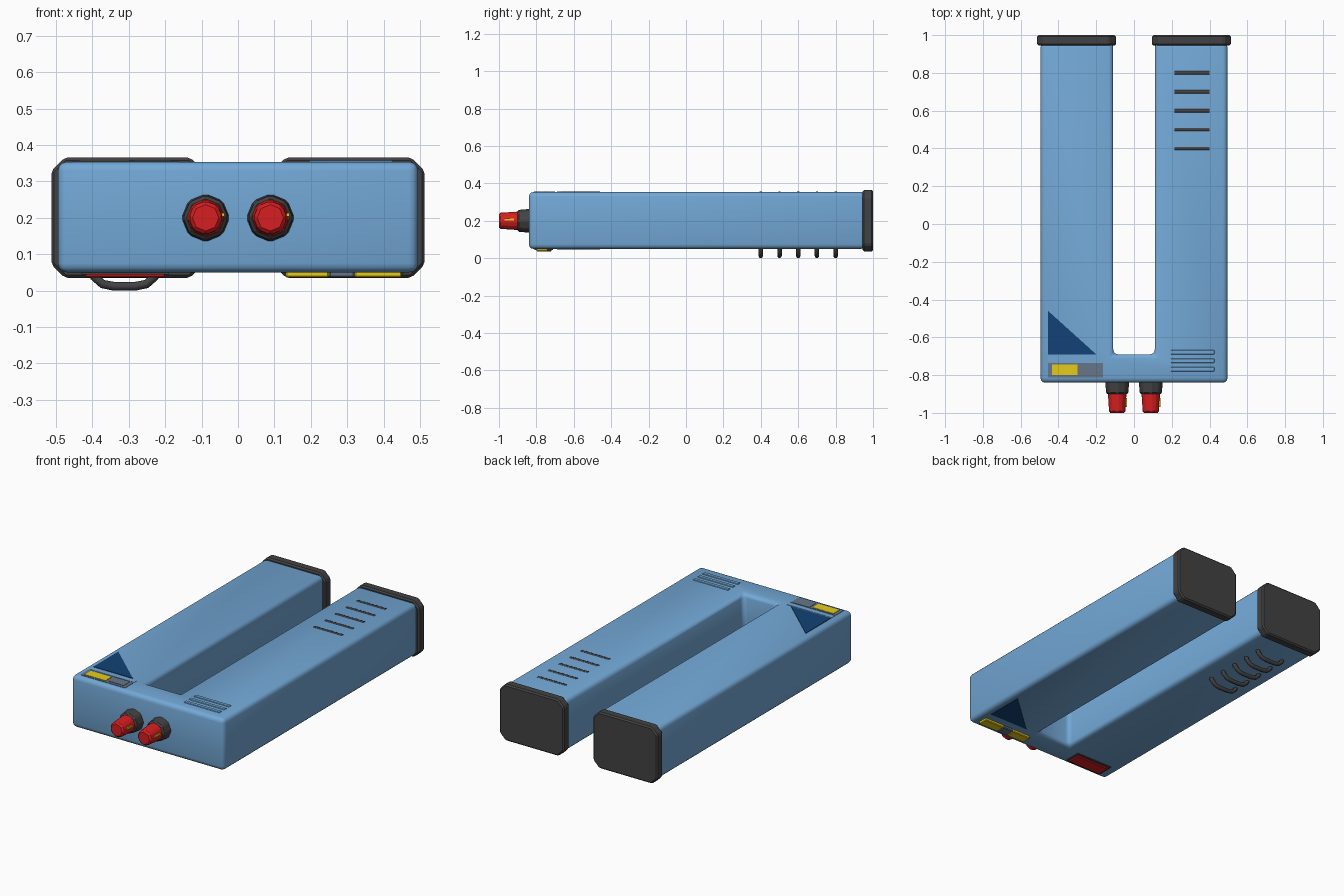
import bpy, bmesh, math
from mathutils import Matrix, Vector

cube = bpy.data.objects.get("Cube")
if cube:
    bpy.data.objects.remove(cube, do_unlink=True)


def material(name, rgb):
    m = bpy.data.materials.new(name)
    m.use_nodes = True
    m.diffuse_color = (*rgb, 1)
    bsdf = m.node_tree.nodes["Principled BSDF"]
    bsdf.inputs["Base Color"].default_value = (*rgb, 1)
    bsdf.inputs["Roughness"].default_value = 0.6
    return m


BLUE = material("light blue", (0.17, 0.39, 0.67))
DARK = material("charcoal", (0.055, 0.055, 0.058))
RED = material("red", (0.68, 0.013, 0.015))
YELLOW = material("yellow", (0.80, 0.60, 0.01))
NAVY = material("navy blue", (0.006, 0.055, 0.18))
GREY = material("slate grey", (0.13, 0.18, 0.25))

TOP, BOTTOM = 0.354, 0.05


def finish(name, bm, mat, bevel=0, segments=1, smooth=False):
    bmesh.ops.recalc_face_normals(bm, faces=bm.faces)
    if bevel:
        sharp = [e for e in bm.edges if e.calc_face_angle(0) > 0.6]
        bmesh.ops.bevel(bm, geom=sharp, offset=bevel, segments=segments,
                        profile=0.5, affect='EDGES', clamp_overlap=True)
    mesh = bpy.data.meshes.new(name)
    bm.to_mesh(mesh)
    bm.free()
    mesh.materials.append(mat)
    ob = bpy.data.objects.new(name, mesh)
    bpy.context.collection.objects.link(ob)
    if smooth:
        bpy.ops.object.select_all(action='DESELECT')
        ob.select_set(True)
        bpy.context.view_layer.objects.active = ob
        bpy.ops.object.shade_smooth_by_angle(angle=math.radians(40))
    return ob


def prism(name, corners, depth, mat, **style):
    """Extrude a closed loop of 3D corners along the depth vector."""
    bm = bmesh.new()
    face = bm.faces.new([bm.verts.new(c) for c in corners])
    new = bmesh.ops.extrude_face_region(bm, geom=[face])["geom"]
    bmesh.ops.translate(bm, vec=Vector(depth),
                        verts=[v for v in new if isinstance(v, bmesh.types.BMVert)])
    return finish(name, bm, mat, **style)


def box(name, x, y, z, mat, **style):
    corners = [(x[0], y[0], z[0]), (x[1], y[0], z[0]), (x[1], y[1], z[0]), (x[0], y[1], z[0])]
    return prism(name, corners, (0, 0, z[1] - z[0]), mat, **style)


def drum(name, x, y0, y1, z, r_front, r_back, mat, bevel):
    """Faceted drum lying along y."""
    bm = bmesh.new()
    place = Matrix.Translation((x, (y0 + y1) / 2, z)) @ Matrix.Rotation(math.pi / 2, 4, 'X')
    bmesh.ops.create_cone(bm, cap_ends=True, segments=8, radius1=r_back, radius2=r_front,
                          depth=y1 - y0, matrix=place)
    return finish(name, bm, mat, bevel=bevel)


def tube(name, points, radius, mat):
    curve = bpy.data.curves.new(name, 'CURVE')
    curve.dimensions = '3D'
    curve.bevel_depth = radius
    curve.bevel_resolution = 2
    curve.use_fill_caps = True
    spline = curve.splines.new('POLY')
    spline.points.add(len(points) - 1)
    for p, co in zip(spline.points, points):
        p.co = (*co, 1)
    curve.materials.append(mat)
    ob = bpy.data.objects.new(name, curve)
    bpy.context.collection.objects.link(ob)


# U-shaped body with two long arms
half = [(0.11, -0.69), (0.11, 0.96), (0.495, 0.96), (0.495, -0.84)]
outline = half + [(-x, y) for x, y in reversed(half)]
prism("body", [(x, y, BOTTOM) for x, y in outline], (0, 0, TOP - BOTTOM), BLUE,
      bevel=0.025, segments=3, smooth=True)

for side, s in (("left", 1), ("right", -1)):
    # Chamfered end cap
    x0, x1, z0, z1, c = 0.095, 0.513, 0.035, 0.366, 0.037
    loop = [(x0 + c, z0), (x1 - c, z0), (x1, z0 + c), (x1, z1 - c),
            (x1 - c, z1), (x0 + c, z1), (x0, z1 - c), (x0, z0 + c)]
    prism(side + "_end_cap", [(s * x, 0.945, z) for x, z in loop], (0, 0.055, 0), DARK,
          bevel=0.008)
    # Front terminal: collar and tapered knob
    x = s * 0.089
    drum(side + "_collar", x, -0.90, -0.83, 0.2, 0.061, 0.067, DARK, 0.008)
    drum(side + "_knob", x, -1.0, -0.89, 0.2, 0.046, 0.053, RED, 0.009)
    box(side + "_knob_mark", (x + 0.044, x + 0.052), (-0.97, -0.92), (0.203, 0.213), YELLOW)

# Ribs: flush on the top of the left arm, looped under the right arm
arc = [(-0.09, 0.06), (-0.083, 0.038), (-0.06, 0.018), (-0.03, 0.012)]
arc += [(-x, z) for x, z in reversed(arc)]
for i in range(5):
    y = 0.4 + i * 0.1
    tube(f"top_rib_{i + 1}", [(0.215, y, 0.346), (0.4, y, 0.346)], 0.012, DARK)
    tube(f"bottom_loop_{i + 1}", [(x - 0.312, y, z) for x, z in arc], 0.012, DARK)

# Navy triangles, top right and bottom left
for name, s, z in (("top", -1, TOP - 0.003), ("bottom", 1, BOTTOM - 0.003)):
    tri = [(0.455, -0.46), (0.455, -0.69), (0.2, -0.69)]
    prism(name + "_triangle", [(s * x, y, z) for x, y in tri], (0, 0, 0.006), NAVY)

# Top label group
top = (TOP - 0.005, TOP + 0.004)
box("top_label_ledge", (-0.455, -0.165), (-0.728, -0.70), (TOP - 0.005, TOP + 0.002), BLUE)
box("top_label_tray", (-0.455, -0.165), (-0.812, -0.735), (TOP - 0.005, TOP + 0.002), GREY)
box("top_yellow_block", (-0.435, -0.3), (-0.80, -0.745), top, YELLOW)
box("top_grey_block", (-0.285, -0.185), (-0.795, -0.735), top, GREY)

# Raised bars on the top left corner
for i in range(3):
    y = -0.78 + i * 0.045
    box(f"top_bar_{i + 1}", (0.195, 0.425), (y, y + 0.022), top, BLUE, bevel=0.002)

# Underside blocks: yellow pair with grey between, red bar opposite
low = (0.036, BOTTOM + 0.005)
box("bottom_yellow_outer", (0.32, 0.45), (-0.80, -0.74), low, YELLOW, bevel=0.004)
box("bottom_grey_block", (0.25, 0.32), (-0.80, -0.74), low, GREY, bevel=0.004)
box("bottom_yellow_inner", (0.13, 0.25), (-0.80, -0.74), low, YELLOW, bevel=0.004)
box("bottom_red_tray", (-0.43, -0.19), (-0.81, -0.71), (0.044, BOTTOM + 0.005), DARK)
box("bottom_red_bar", (-0.42, -0.2), (-0.80, -0.72), low, RED, bevel=0.004)
